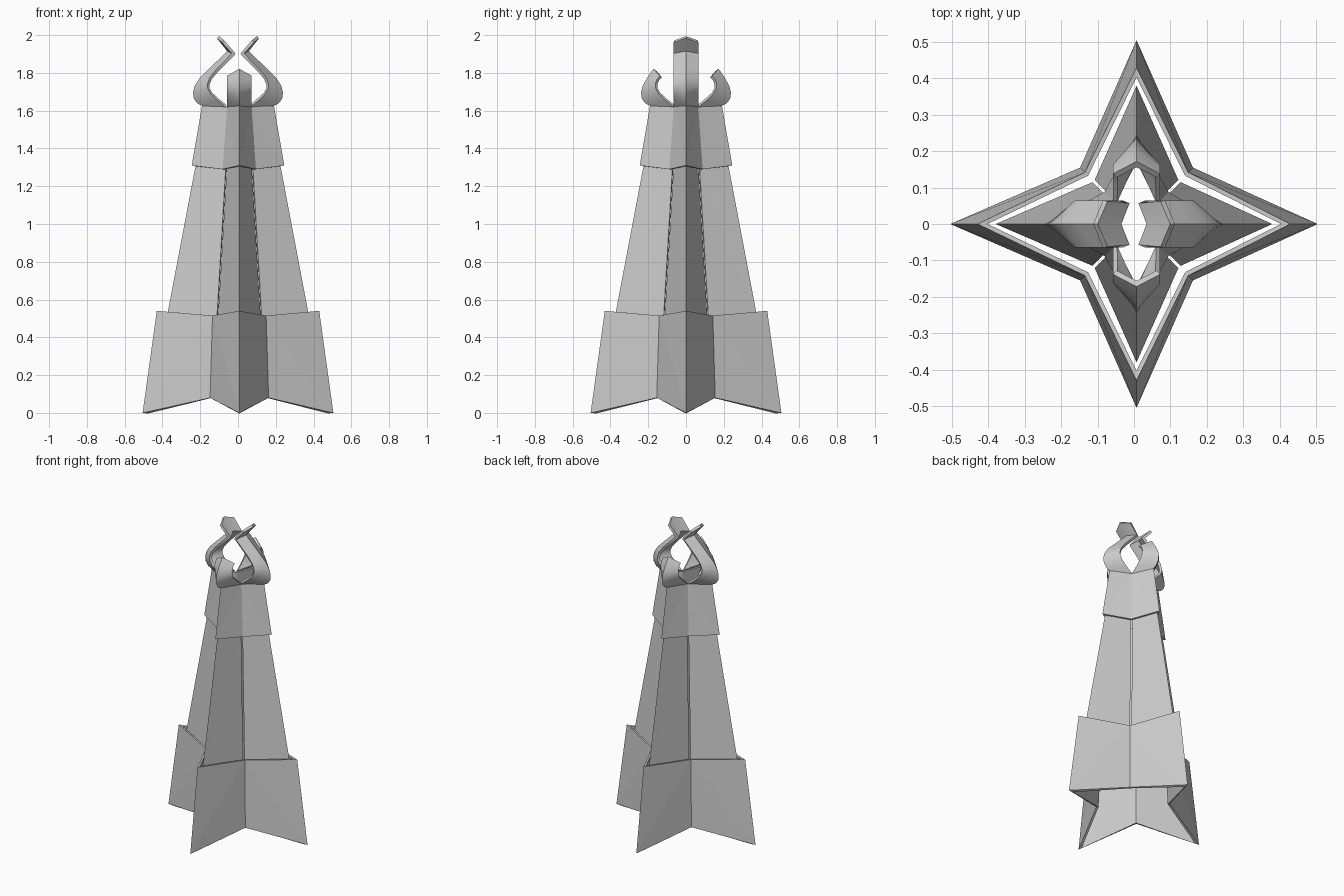
import bpy
from math import radians
from mathutils import Matrix, Vector

if "Cube" in bpy.data.objects:
    bpy.data.objects.remove(bpy.data.objects["Cube"])

SHIFT = 0.007  # the side arms' notches sit slightly off centre


def shell(name, verts, faces, thick, smooth=False):
    me = bpy.data.meshes.new(name)
    me.from_pydata(verts, [], faces)
    ob = bpy.data.objects.new(name, me)
    bpy.context.collection.objects.link(ob)
    m = ob.modifiers.new("wall", 'SOLIDIFY')
    m.thickness = thick
    m.offset = -1
    m.use_even_offset = True
    bpy.ops.object.select_all(action='DESELECT')
    bpy.context.view_layer.objects.active = ob
    ob.select_set(True)
    bpy.ops.object.modifier_apply(modifier=m.name)
    if smooth:
        bpy.ops.object.shade_smooth_by_angle(angle=radians(32))
    return ob


def turn(p, i, shift=0.0):
    v = Matrix.Rotation(radians(90 * i), 3, 'Z') @ Vector(p)
    v.x += shift
    return tuple(v)


# Each level is (tip radius, tip z, notch offset, notch z)
def star_ring(name, low, high, thick):
    verts = []
    for tip, tz, n, nz in (low, high):
        for i in range(4):
            verts.append(turn((tip, 0, tz), i, SHIFT if i % 2 else 0))
            verts.append(turn((n, n, nz), i, SHIFT))
    faces = []
    for k in range(8):
        a, b = k, (k + 1) % 8
        if k % 2 == 0:
            faces += [(a, b, b + 8), (a, b + 8, a + 8)]
        else:
            faces += [(a, b, a + 8), (b, b + 8, a + 8)]
    return shell(name, verts, faces, thick)


def corner_panel(name, low, high, thick, gap, i):
    verts = []
    for tip, tz, n, nz in (low, high):
        verts += [turn((n, -n + gap, nz), i, SHIFT),
                  turn((tip, 0, tz), i, SHIFT if i % 2 else 0),
                  turn((n, n - gap, nz), i, SHIFT)]
    faces = [(0, 1, 3), (1, 4, 3), (1, 2, 5), (1, 5, 4)]
    return shell(name, verts, faces, thick)


def claw(name, ridge, edge, half, i):
    verts, faces = [], []
    for (r, rz), (e, ez) in zip(ridge, edge):
        s = SHIFT if i % 2 else 0
        verts += [turn((e, -half, ez), i, s), turn((r, 0, rz), i, s),
                  turn((e, half, ez), i, s)]
    for k in range(len(ridge) - 1):
        a = 3 * k
        faces += [(a, a + 1, a + 4, a + 3), (a + 1, a + 2, a + 5, a + 4)]
    return shell(name, verts, faces, 0.016, True)


# Flared base skirt and upper collar
star_ring("base_skirt", (0.505, 0.0, 0.155, 0.08), (0.43, 0.54, 0.142, 0.515), 0.012)
star_ring("upper_collar", (0.245, 1.31, 0.088, 1.29), (0.19, 1.628, 0.065, 1.62), 0.01)

# Tall middle shaft made of four corner panels with thin slits between
for i in range(4):
    corner_panel(f"shaft_panel_{i}", (0.38, 0.49, 0.121, 0.47),
                 (0.215, 1.36, 0.069, 1.35), 0.011, 0.006, i)

# Curved claws: long hooked pair on x, short pair on y
ridge = [(.19, 1.625), (.217, 1.64), (.234, 1.665), (.238, 1.695), (.23, 1.73)]
edge = [(.066, 1.62), (.11, 1.655), (.145, 1.69), (.16, 1.715), (.163, 1.74)]
long_r = ridge + [(.205, 1.77), (.155, 1.82), (.058, 1.915), (.112, 1.984)]
long_e = edge + [(.15, 1.775), (.115, 1.818), (.032, 1.903), (.085, 1.962)]
short_r = ridge + [(.205, 1.775), (.172, 1.822)]
short_e = edge + [(.155, 1.765), (.138, 1.785)]
for i in (0, 2):
    claw(f"long_claw_{i // 2}", long_r, long_e, 0.065, i)
for i in (1, 3):
    claw(f"short_claw_{i // 2}", short_r, short_e, 0.065, i)
